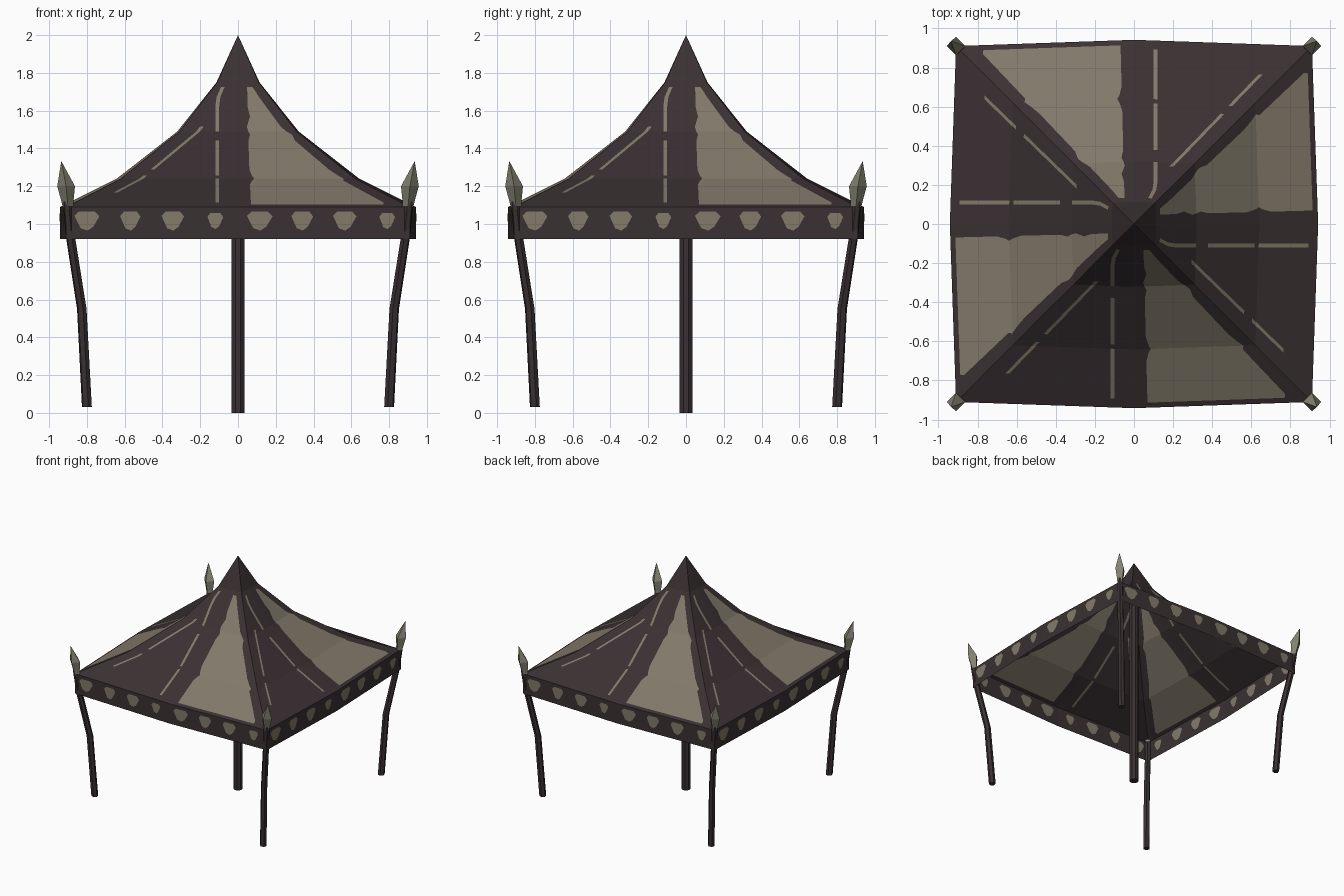
import bpy, bmesh, math
from mathutils import Vector, Matrix

if "Cube" in bpy.data.objects:
    bpy.data.objects.remove(bpy.data.objects["Cube"])


def material(name, rgb):
    m = bpy.data.materials.new(name)
    m.diffuse_color = (*rgb, 1)
    m.use_nodes = True
    m.node_tree.nodes["Principled BSDF"].inputs["Base Color"].default_value = m.diffuse_color
    return m


DARK = material("dark brown", (0.042, 0.030, 0.032))
LIGHT = material("faded tan", (0.225, 0.195, 0.145))
BONE = material("bone grey", (0.23, 0.22, 0.165))


def finish(bm, name, mats):
    bmesh.ops.remove_doubles(bm, verts=bm.verts, dist=1e-5)
    me = bpy.data.meshes.new(name)
    bm.to_mesh(me)
    bm.free()
    for m in mats:
        me.materials.append(m)
    ob = bpy.data.objects.new(name, me)
    bpy.context.collection.objects.link(ob)
    return ob


def face(bm, pts, rot, mat=0):
    f = bm.faces.new([bm.verts.new(rot @ Vector(p)) for p in pts])
    f.material_index = mat


def loft(name, path, sides, twist, mat, rot=Matrix()):
    """Tube through (x, y, z, radius) stations."""
    bm = bmesh.new()
    rings = []
    for x, y, z, r in path:
        rings.append([bm.verts.new(rot @ Vector((
            x + r * math.cos(twist + k * math.tau / sides),
            y + r * math.sin(twist + k * math.tau / sides), z))) for k in range(sides)])
    for lo, hi in zip(rings, rings[1:]):
        for k in range(sides):
            n = (k + 1) % sides
            bm.faces.new((lo[k], lo[n], hi[n], hi[k]))
    bm.faces.new(rings[0][::-1])
    bm.faces.new(rings[-1])
    return finish(bm, name, [mat])


ROTS = [Matrix.Rotation(k * math.pi / 2, 4, 'Z') for k in range(4)]
BOW = 1.035  # side middles bulge past the corners

# canopy: concave pyramid, painted by column and row
PROFILE = [(0, 2.0), (0.11, 1.75), (0.31, 1.49), (0.62, 1.24), (0.91, 1.09)]


def height(d):
    for (d0, z0), (d1, z1) in zip(PROFILE, PROFILE[1:]):
        if d <= d1:
            return z0 + (z1 - z0) * (d - d0) / (d1 - d0)
    return PROFILE[-1][1]


ROWS = [0, .06, .11, .13, .17, .21, .25, .29, .31, .33, .37, .42, .52, .56,
        .60, .62, .64, .68, .76, .80, .865, .885, .91]
BUMP_MID = {.25: .012, .29: -.006, .33: .01, .60: .012, .62: .024, .64: .012}
BUMP_RIDGE = {.31: .012, .33: .022, .37: .0, .60: .01, .62: .02, .885: -.02}


def columns(d):
    a = min(0.045 + 0.027 * d, 0.4 * d) + BUMP_MID.get(d, 0)
    b = max(0.95 * d - 0.05, 0.6 * d if d < .14 else 0) + BUMP_RIDGE.get(d, 0)
    w = min(0.02, 0.15 * d)
    s1 = min(0.1, 0.55 * d)
    s2 = max(0.97 * d - 0.10, s1 + w)
    return [-d, -s2 - w, -s2, -s1 - w, -s1, 0, a, b, d]


def canopy_point(x, d):
    u = abs(x) / d if d else 0
    return (x, -d * (BOW + (1 - BOW) * u), height(d))


def paint(col, d):
    if col == 6:
        return int(.13 < d < .885)
    if col == 3:
        return int(.13 < d < .31 or .37 < d < .60 or .62 < d < .865)
    if col == 1:
        return int(.29 < d < .56 or .60 < d < .78)
    return 0


bm = bmesh.new()
for rot in ROTS:
    for d0, d1 in zip(ROWS, ROWS[1:]):
        c0, c1 = columns(d0), columns(d1)
        for j in range(8):
            pts = [canopy_point(c1[j], d1), canopy_point(c1[j + 1], d1)]
            pts += [canopy_point(c0[j + 1], d0), canopy_point(c0[j], d0)] if d0 else [(0, 0, 2.0)]
            face(bm, pts, rot, paint(j, (d0 + d1) / 2))
finish(bm, "canopy", [DARK, LIGHT])

# valance: slightly bowed band under the eaves
E, TOP, BOTTOM = 0.91, 1.09, 0.92
bm = bmesh.new()
for rot in ROTS:
    for x0, x1 in ((-E, 0), (0, E)):
        y0, y1 = (-E * (BOW if x == 0 else 1) for x in (x0, x1))
        face(bm, [(x0, y0, BOTTOM), (x1, y1, BOTTOM), (x1, y1, TOP), (x0, y0, TOP)], rot)
finish(bm, "valance", [DARK])

# valance spots: thin painted shields on both faces of the band
SHIELD = [(-1, .55), (-.65, 1), (.65, 1), (1, .5), (.5, -.6), (.05, -1), (-.5, -.75)]
SPOTS = [(-.80, .066), (-.57, .054), (-.345, .060), (-.12, .042),
         (.115, .068), (.34, .058), (.565, .062), (.79, .042)]
bm = bmesh.new()
for rot in ROTS:
    for cx, w in SPOTS:
        for off in (-0.004, 0.004):
            pts = []
            for px, pz in SHIELD:
                x = cx + px * w
                y = -E * (BOW + (1 - BOW) * abs(x) / E) + off
                pts.append((x, y, 1.015 + pz * (0.05 if w > .05 else 0.042)))
            face(bm, pts[::-1] if off < 0 else pts, rot)
finish(bm, "valance_spots", [LIGHT])

# centre pole
loft("centre_pole", [(0, 0, 0, .037), (0, 0, 1.9, .037)], 8, math.pi / 8, DARK)

# bent corner legs and spear finials
for k, rot in enumerate(ROTS):
    leg = [(.80, .03, .027), (.827, .55, .026), (.885, .92, .025), (.905, 1.12, .024)]
    loft(f"corner_leg_{k + 1}", [(c, -c, z, r) for c, z, r in leg], 6, math.pi / 12, DARK, rot)
    tip = [(.897, 1.08, .028), (.903, 1.12, .032), (.910, 1.20, .047), (.935, 1.33, .001)]
    loft(f"corner_finial_{k + 1}", [(c, -c, z, r) for c, z, r in tip], 4, 0, BONE, rot)
